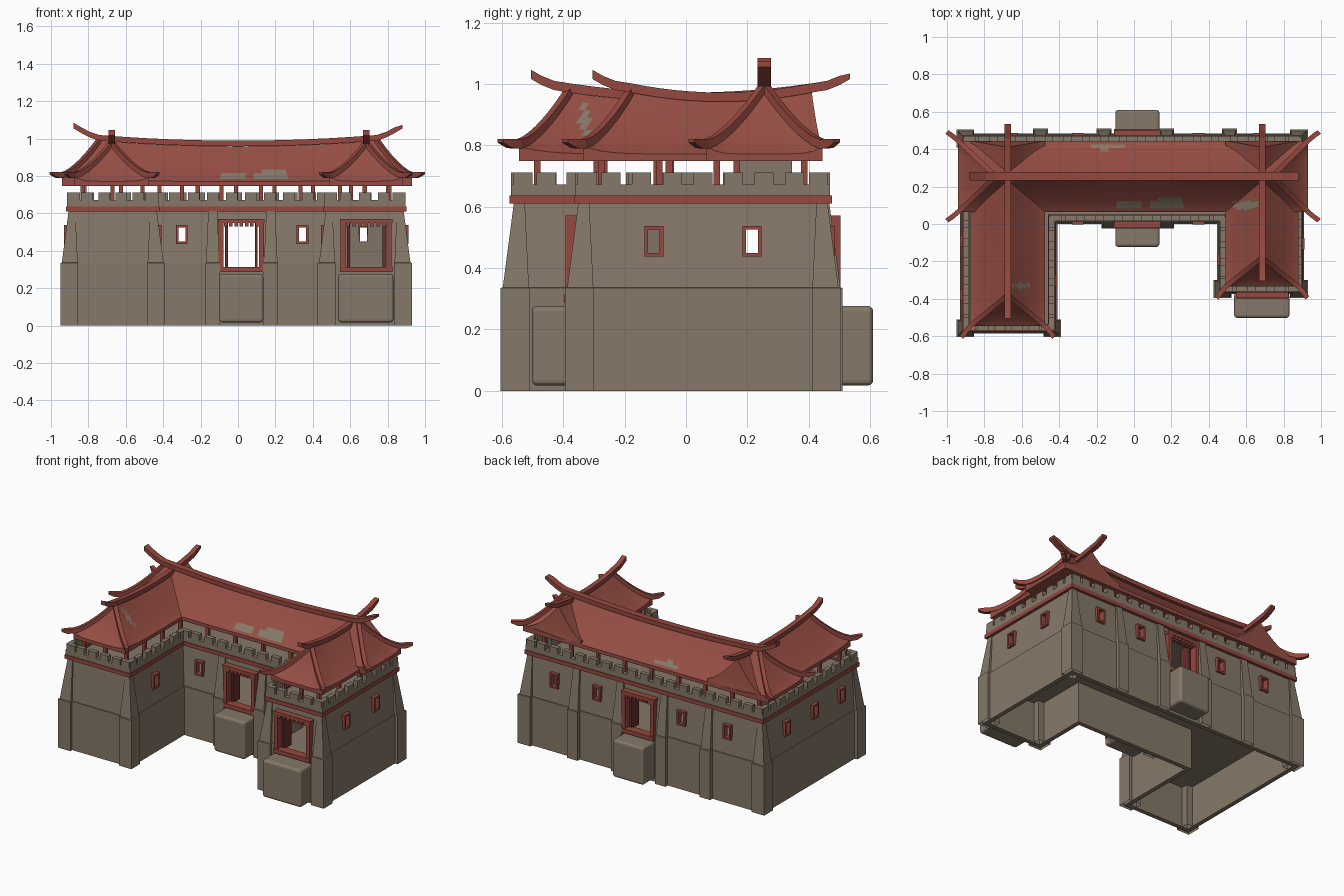
import bpy, bmesh
from mathutils import Vector

cube = bpy.data.objects.get("Cube")
if cube:
    bpy.data.objects.remove(cube)


def material(name, rgb):
    m = bpy.data.materials.new(name)
    m.use_nodes = True
    m.diffuse_color = (*rgb, 1)
    m.node_tree.nodes["Principled BSDF"].inputs["Base Color"].default_value = (*rgb, 1)
    return m


STONE = material("stone", (.235, .19, .14))
TILE = material("roof red", (.30, .075, .057))
TRIM = material("trim red", (.30, .065, .05))
DARK = material("door red", (.13, .026, .022))


def finish(name, bm, *mats):
    bmesh.ops.recalc_face_normals(bm, faces=bm.faces)
    mesh = bpy.data.meshes.new(name)
    bm.to_mesh(mesh)
    bm.free()
    for m in mats:
        mesh.materials.append(m)
    ob = bpy.data.objects.new(name, mesh)
    bpy.context.collection.objects.link(ob)
    return ob


def box(bm, c, s):
    made = bmesh.ops.create_cube(bm, size=1)["verts"]
    for v in made:
        v.co = Vector([c[i] + v.co[i] * s[i] for i in range(3)])


def skin(bm, rings, wrap=True):
    rows = [[bm.verts.new(p) for p in r] for r in rings]
    for a, b in zip(rows, rows[1:] + (rows[:1] if wrap else [])):
        for i in range(len(a)):
            j = (i + 1) % len(a)
            bm.faces.new((a[i], a[j], b[j], b[i]))
    return rows


# Plan outline, counter-clockwise
PLAN = [Vector(p) for p in [(-.93, -.585), (-.41, -.585), (-.41, 0), (.445, 0),
                            (.445, -.375), (.91, -.375), (.91, .485), (-.93, .485)]]
CONVEX = [0, 1, 4, 5, 6, 7]


def inset(d):
    out = []
    for i, v in enumerate(PLAN):
        a = (v - PLAN[i - 1]).normalized()
        b = (PLAN[(i + 1) % len(PLAN)] - v).normalized()
        out.append(v + d * (Vector((-a.y, a.x)) + Vector((-b.y, b.x))))
    return out


def loop_solid(name, profile, mat):
    bm = bmesh.new()
    skin(bm, [[(*p, z) for p in inset(d)] for d, z in profile])
    return finish(name, bm, mat)


# Walls, bands and decks following the plan
walls = loop_solid("walls", [(0, 0), (0, .335), (.006, .336), (.03, .62), (.055, .62), (.03, .335), (.03, 0)], STONE)
loop_solid("red_band", [(.01, .61), (.01, .637), (.05, .637), (.05, .61)], TRIM)
loop_solid("parapet", [(.015, .635), (.015, .672), (.047, .672), (.047, .635)], STONE)
for label, z in (("ground_floor", .28), ("upper_deck", .625)):
    bm = bmesh.new()
    bm.faces.new([bm.verts.new((*p, z)) for p in inset(.031)])
    finish(label, bm, STONE)

# Battlements and gallery posts spaced along every edge
merlons, posts = bmesh.new(), bmesh.new()
for bm, d, step, size, z, h, clamp in ((merlons, .031, .098, .062, .688, .046, .022),
                                       (posts, .1, .2, .022, .69, .14, 0)):
    ring = inset(d)
    for i, a in enumerate(ring):
        b = ring[(i + 1) % len(ring)]
        run = (b - a).length
        way = (b - a) / run
        n = max(2, round(run / step))
        for k in range(n + (bm is merlons)):
            p = a + way * min(max(run * k / n, clamp), run - clamp)
            w = .032 if bm is merlons else size
            box(bm, (*p, z), (size, w, h) if abs(way.x) > .5 else (w, size, h))
finish("battlements", merlons, STONE)
finish("gallery_posts", posts, TRIM)
bm = bmesh.new()
for x in (-.82, .8):
    box(bm, (x, .26, .69), (.02, .17, .14))
finish("gallery_panels", bm, STONE)

# Buttresses: vertical foot, tapered shaft
bm = bmesh.new()


def buttress(foot, shaft, top):
    levels = [(foot, 0), (foot, .335), (shaft, .337), (top, .612)]
    skin(bm, [[(x0, y0, z), (x1, y0, z), (x1, y1, z), (x0, y1, z)]
              for (x0, x1, y0, y1), z in levels], wrap=False)


for i in CONVEX:
    v = PLAN[i]
    sx = -1 if i in (0, 4, 7) else 1
    sy = 1 if i in (6, 7) else -1
    buttress(*[(v.x + sx * o, v.x - sx * n, v.y + sy * o, v.y - sy * n)
               for o, n in ((.02, .075), (.012, .073), (-.024, .06))])
for x, y, s in [(x, .485, 1) for x in (-.5, -.16, .175, .51)] + [(-.135, 0, -1), (.175, 0, -1)]:
    buttress(*[(x - w, x + w, y + s * o, y - s * n)
               for w, o, n in ((.04, .025, .02), (.036, .018, .025), (.024, -.018, .05))])
finish("buttresses", bm, STONE)

# Openings: (across x or y, wall position, centre, is a door, half width)
WINDOWS = ([(0, .468, x) for x in (-.65, -.3, .345, .67)] + [(0, .016, x) for x in (-.3, .345)]
           + [(1, .893, y) for y in (-.105, .215)] + [(1, -.913, y) for y in (-.38, -.09, .215)]
           + [(1, -.427, -.3), (1, .462, -.19)])
DOORS = [(0, .007, .018, .1, 1), (0, .478, .018, .1, -1), (0, -.368, .685, .115, 1)]
cut, frames, doors = bmesh.new(), bmesh.new(), bmesh.new()


def bar(bm, side, wall, u, z, w, h, depth):
    if side:
        box(bm, (wall, u, z), (depth, w, h))
    else:
        box(bm, (u, wall, z), (w, depth, h))


for side, wall, u in WINDOWS:
    bar(cut, side, wall, u, .487, .046, .084, .2)
    for s in (-1, 1):
        bar(frames, side, wall, u + s * .025, .487, .012, .1, .036)
        bar(frames, side, wall, u, .487 + s * .044, .06, .012, .036)
for side, wall, u, half, s in DOORS:
    bar(cut, side, wall, u, .43, half * 2, .27, .2)
    bar(frames, side, wall, u, .3, half * 2 + .05, .028, .06)
    bar(frames, side, wall, u, .56, half * 2 + .05, .022, .05)
    for k in (-1, 1):
        bar(frames, side, wall, u + k * (half + .008), .43, .026, .27, .05)
        # open leaf swung inward
        bar(doors, side, wall + s * .055, u + k * (half - .02), .43, .015, .25, .08)
    for k in range(7):
        bar(frames, side, wall, u + (k - 3) * half * .28, .54, .018, .02, .045)
finish("opening_frames", frames, TRIM)
finish("door_leaves", doors, DARK)
cutter = finish("opening_cutter", cut, STONE)
cutter.hide_render = True
cutter.hide_set(True)
mod = walls.modifiers.new("openings", "BOOLEAN")
mod.object = cutter
mod.solver = "EXACT"

# Rounded entrance blocks
for label, x, y, w, d in (("court_block", .018, -.055, .236, .135), ("back_block", .018, .54, .236, .14),
                          ("wing_block", .683, -.435, .295, .135)):
    bm = bmesh.new()
    box(bm, (x, y, .147), (w, d, .258))
    ob = finish(label, bm, STONE)
    bev = ob.modifiers.new("round", "BEVEL")
    bev.width, bev.segments = .016, 3

# Roofs: eave rectangle drawn up to a sagging ridge along axis
WORN = [(-.15, .42, .05), (-.02, .1, .05), (.18, .11, .06), (.6, .1, .05), (-.6, -.33, .035)]
ridges = bmesh.new()


def beam(pts, w, h, taper=1):
    pts = [Vector(p) for p in pts]
    run = pts[-1] - pts[0]
    side = Vector((-run.y, run.x, 0)).normalized() * w / 2
    rings = []
    for i, p in enumerate(pts):
        up = Vector((0, 0, h * (taper if i == len(pts) - 1 else 1)))
        rings.append([p - side, p + side, p + side + up, p - side + up])
    rows = skin(ridges, rings, wrap=False)
    ridges.faces.new(rows[0])
    ridges.faces.new(rows[-1])


def roof(name, axis, mid, half, e0, e1, r0, r1, rise, tips, horns):
    rows, n, m = 10, 40, 12

    def place(u, v, z):
        return Vector((u, v, z)) if axis == 0 else Vector((v, u, z))

    def point(t, fu, fv):
        # fu, fv run from -1 to 1 across the shrinking rectangle
        lo, hi = e0 + (r0 - e0) * t, e1 + (r1 - e1) * t
        corner = abs(fu * fv) ** 6 * (1 - t) ** 2
        z = .772 + rise * t ** 1.2 + .025 * corner + .03 * fu * fu * t * t
        return place((lo + hi) / 2 + fu * (hi - lo) / 2, mid + fv * half * (1 - t), z)

    path = ([(2 * i / n - 1, -1) for i in range(n)] + [(1, 2 * i / m - 1) for i in range(m)]
            + [(1 - 2 * i / n, 1) for i in range(n)] + [(-1, 1 - 2 * i / m) for i in range(m)])
    rings = [[point(k / rows, *f) for f in path] for k in range(rows + 1)]
    under = [(p.x, p.y, .748) for p in rings[0]]
    bm = bmesh.new()
    grid = skin(bm, [under] + rings, wrap=False)
    bm.faces.new(grid[0])
    bmesh.ops.remove_doubles(bm, verts=bm.verts, dist=.0005)
    for f in bm.faces:
        c = f.calc_center_median()
        if c.z > .78 and any(((c.x - x) / 1.6) ** 2 + ((c.y - y) * 2.2) ** 2 < r * r for x, y, r in WORN):
            f.material_index = 1
    ob = finish(name, bm, TILE, STONE)
    ob.select_set(True)
    bpy.context.view_layer.objects.active = ob
    bpy.ops.object.shade_smooth_by_angle(angle=.6)
    ob.select_set(False)
    # hip ridges with upturned tips
    for fu in tips:
        for fv in (-1, 1):
            line = [point(1 - k / 8, fu, fv) for k in range(9)]
            line = [p - Vector((0, 0, .008)) for p in line]
            out = line[-1] + place(fu * .03, fv * .025, .002)
            beam(line + [out, out + place(fu * .03, fv * .022, .018)], .026, .03, .4)
    # main ridge with horns
    top = [point(1, f / 6, 0) for f in range(-6, 7)]
    first = [top[0] - place(d, 0, -z) for d, z in horns[0]]
    last = [top[-1] + place(d, 0, z) for d, z in horns[1]]
    beam(first[::-1] + top + last, .034 if axis else .045, .03, .6)


LONG = [(.05, .016), (.1, .042), (.14, .066)]
SHORT = [(.05, .008), (.09, .024), (.125, .044)]
roof("main_roof", 0, .255, .19, -.94, .93, -.74, .74, .187, (-1, 1), (LONG, LONG))
roof("right_wing_roof", 1, -.675, .2, -.545, .445, -.38, .41, .17, (-1,), (SHORT, SHORT))
roof("left_wing_roof", 1, .685, .195, -.335, .445, -.18, .41, .17, (-1,), (SHORT, SHORT))
finish("roof_ridges", ridges, TRIM)
